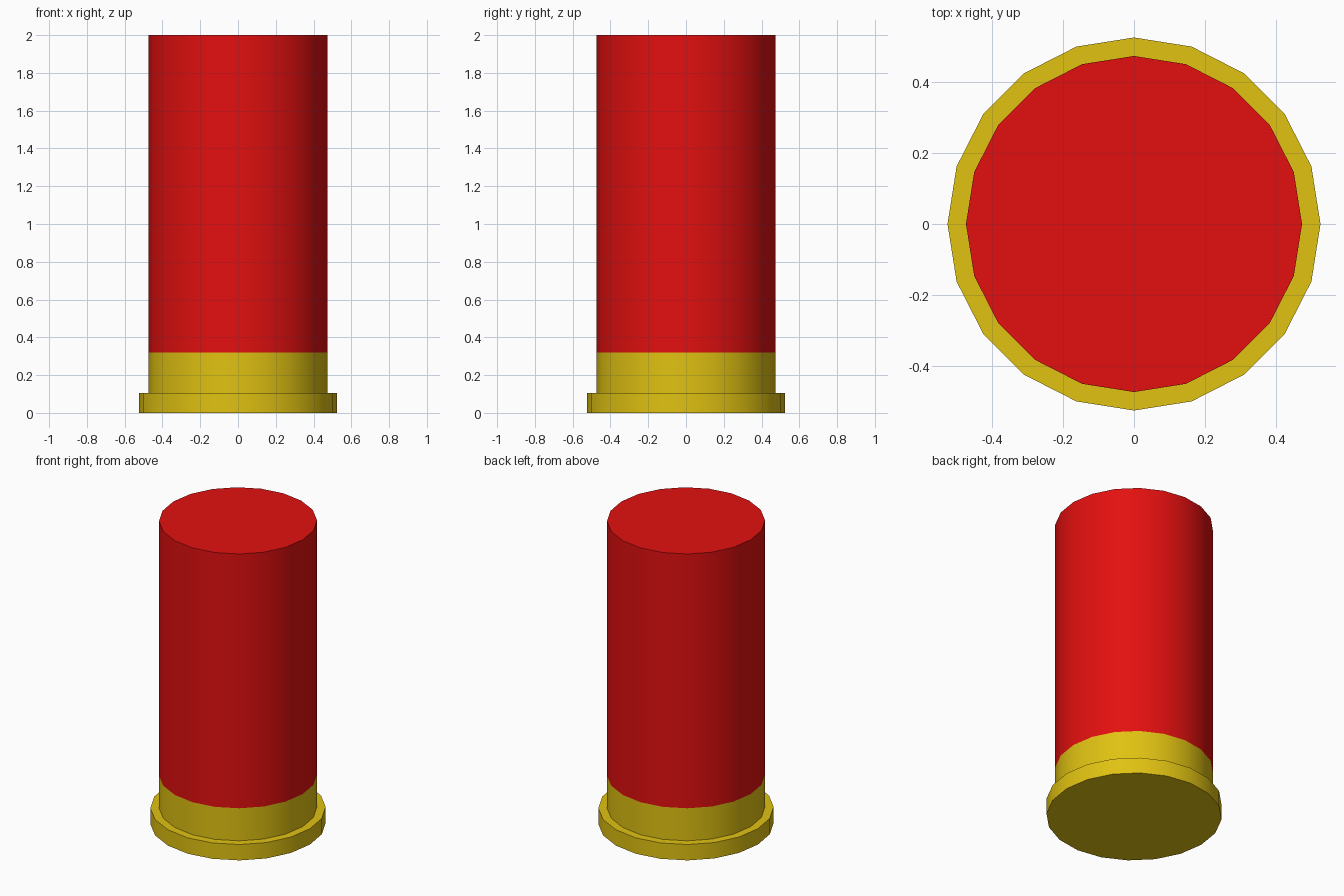
import bpy
import bmesh
import math

SIDES = 20

cube = bpy.data.objects.get("Cube")
if cube:
    bpy.data.objects.remove(cube, do_unlink=True)


def make_material(name, rgb):
    mat = bpy.data.materials.new(name)
    mat.use_nodes = True
    colour = (*rgb, 1.0)
    mat.diffuse_color = colour
    mat.node_tree.nodes["Principled BSDF"].inputs["Base Color"].default_value = colour
    return mat


def turned_part(name, profile, mat, cap_bottom=False, cap_top=False):
    """Turn a (radius, height) profile, listed from bottom to top, about z."""
    bm = bmesh.new()
    rings = []
    for radius, z in profile:
        angles = [math.tau * i / SIDES for i in range(SIDES)]
        rings.append([bm.verts.new((radius * math.cos(a), radius * math.sin(a), z))
                      for a in angles])
    for low, high in zip(rings, rings[1:]):
        for i in range(SIDES):
            j = (i + 1) % SIDES
            bm.faces.new((low[i], low[j], high[j], high[i]))
    if cap_bottom:
        bm.faces.new(rings[0][::-1])
    if cap_top:
        bm.faces.new(rings[-1])
    mesh = bpy.data.meshes.new(name)
    bm.to_mesh(mesh)
    bm.free()
    mesh.materials.append(mat)
    obj = bpy.data.objects.new(name, mesh)
    bpy.context.collection.objects.link(obj)

    # Smooth walls, crisp rims
    bpy.ops.object.select_all(action="DESELECT")
    obj.select_set(True)
    bpy.context.view_layer.objects.active = obj
    bpy.ops.object.shade_smooth_by_angle(angle=math.radians(30))
    return obj


brass = make_material("brass yellow", (0.75, 0.54, 0.006))
red = make_material("red", (0.77, 0.005, 0.005))

WALL, RIM = 0.473, 0.525
RIM_TOP, SEAM, TOP = 0.105, 0.32, 2.0

# Metal base: flared rim, flat ledge and lower wall
turned_part("metal_base",
            [(RIM, 0), (RIM, RIM_TOP), (WALL, RIM_TOP), (WALL, SEAM)],
            brass, cap_bottom=True)

# Red tube with a flat top, continuing the wall of the base
turned_part("red_tube", [(WALL, SEAM), (WALL, TOP)], red, cap_top=True)
